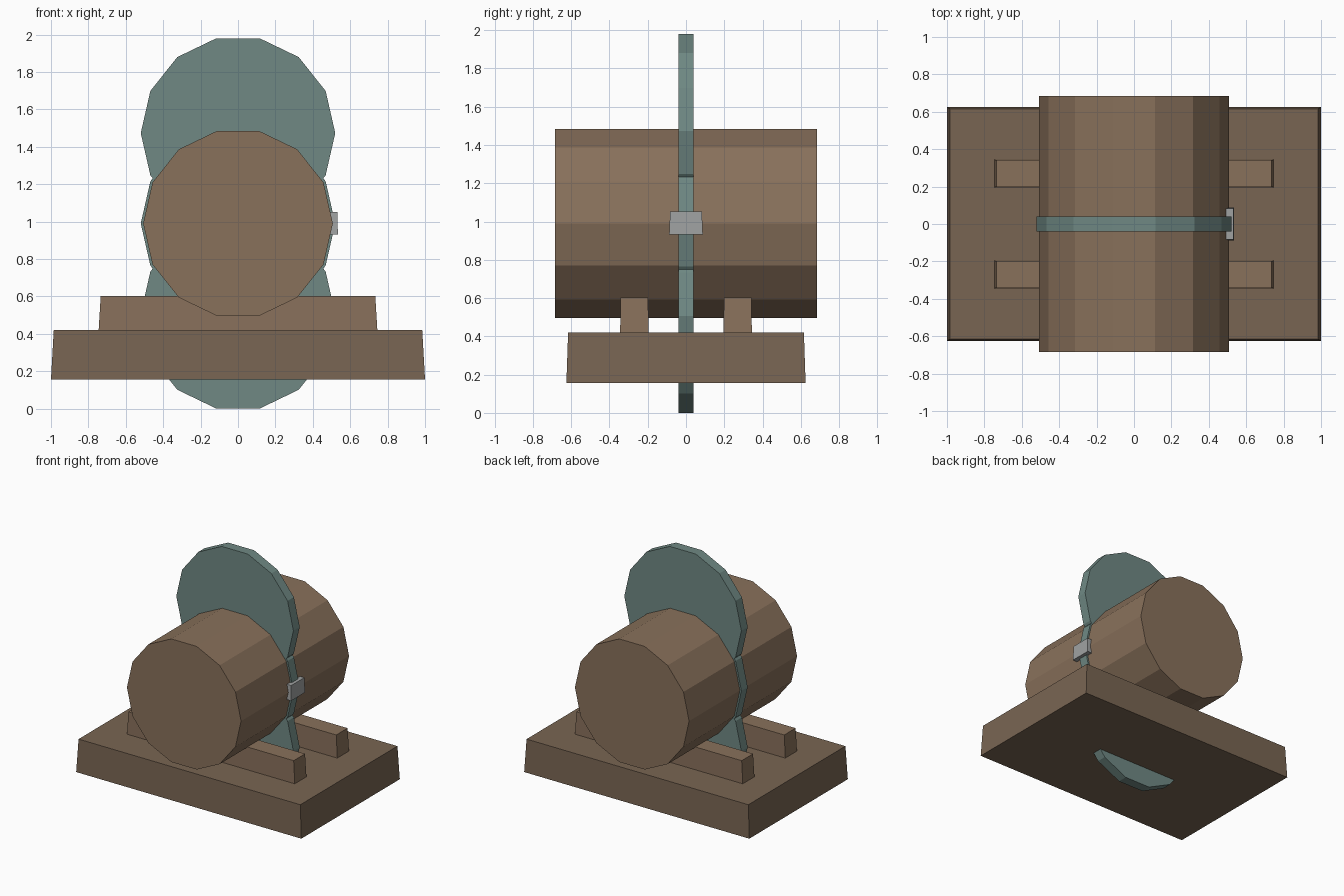
import bpy, bmesh, math
from mathutils import Matrix, Vector

if "Cube" in bpy.data.objects:
    bpy.data.objects.remove(bpy.data.objects["Cube"])


def material(name, rgb):
    m = bpy.data.materials.new(name)
    m.diffuse_color = (*rgb, 1)
    m.use_nodes = True
    m.node_tree.nodes["Principled BSDF"].inputs["Base Color"].default_value = m.diffuse_color
    return m


wood = material("wood", (0.25, 0.165, 0.105))
dark_wood = material("dark_wood", (0.19, 0.13, 0.085))
verdigris = material("verdigris", (0.16, 0.25, 0.23))
metal = material("metal", (0.35, 0.36, 0.36))


def finish(name, bm, mat):
    bmesh.ops.recalc_face_normals(bm, faces=bm.faces)
    me = bpy.data.meshes.new(name)
    bm.to_mesh(me)
    bm.free()
    me.materials.append(mat)
    ob = bpy.data.objects.new(name, me)
    bpy.context.collection.objects.link(ob)
    return ob


def drum(name, radius, length, z, mat):
    # 14-sided cylinder lying along y, flat side up
    bm = bmesh.new()
    bmesh.ops.create_cone(bm, cap_ends=True, segments=14, radius1=radius,
                          radius2=radius, depth=length)
    # put a vertex on the x axis, then lay the axis along y
    first = max(bm.verts, key=lambda v: v.co.x).co
    turn = -math.atan2(first.y, first.x)
    bm.transform(Matrix.Translation((0, 0, z))
                 @ Matrix.Rotation(math.pi / 2, 4, 'X')
                 @ Matrix.Rotation(turn, 4, 'Z'))
    return finish(name, bm, mat)


def tapered_box(name, center, bottom, top, z0, z1, mat):
    # box with half sizes given separately for bottom and top
    bm = bmesh.new()
    bmesh.ops.create_cube(bm, size=2)
    for v in bm.verts:
        hx, hy = top if v.co.z > 0 else bottom
        v.co = Vector((center[0] + v.co.x * hx, center[1] + v.co.y * hy,
                       z1 if v.co.z > 0 else z0))
    return finish(name, bm, mat)


# Plinth and the two cradle rails
tapered_box("base", (0, 0), (1.0, 0.625), (0.985, 0.616), 0.155, 0.42, dark_wood)
for side, label in ((-1, "front"), (1, "back")):
    tapered_box(label + "_rail", (0, side * 0.27), (0.745, 0.074),
                (0.734, 0.072), 0.42, 0.602, wood)

# Main drum
drum("drum", 0.507, 1.37, 0.99, wood)

# Stacked thin discs through the middle
for label, z in (("lower", 0.507), ("middle", 0.99), ("upper", 1.473)):
    drum(label + "_disc", 0.52, 0.08, z, verdigris)

# Clasp on the right side
tapered_box("clasp", (0.512, 0), (0.022, 0.088), (0.019, 0.083), 0.932, 1.052, metal)
